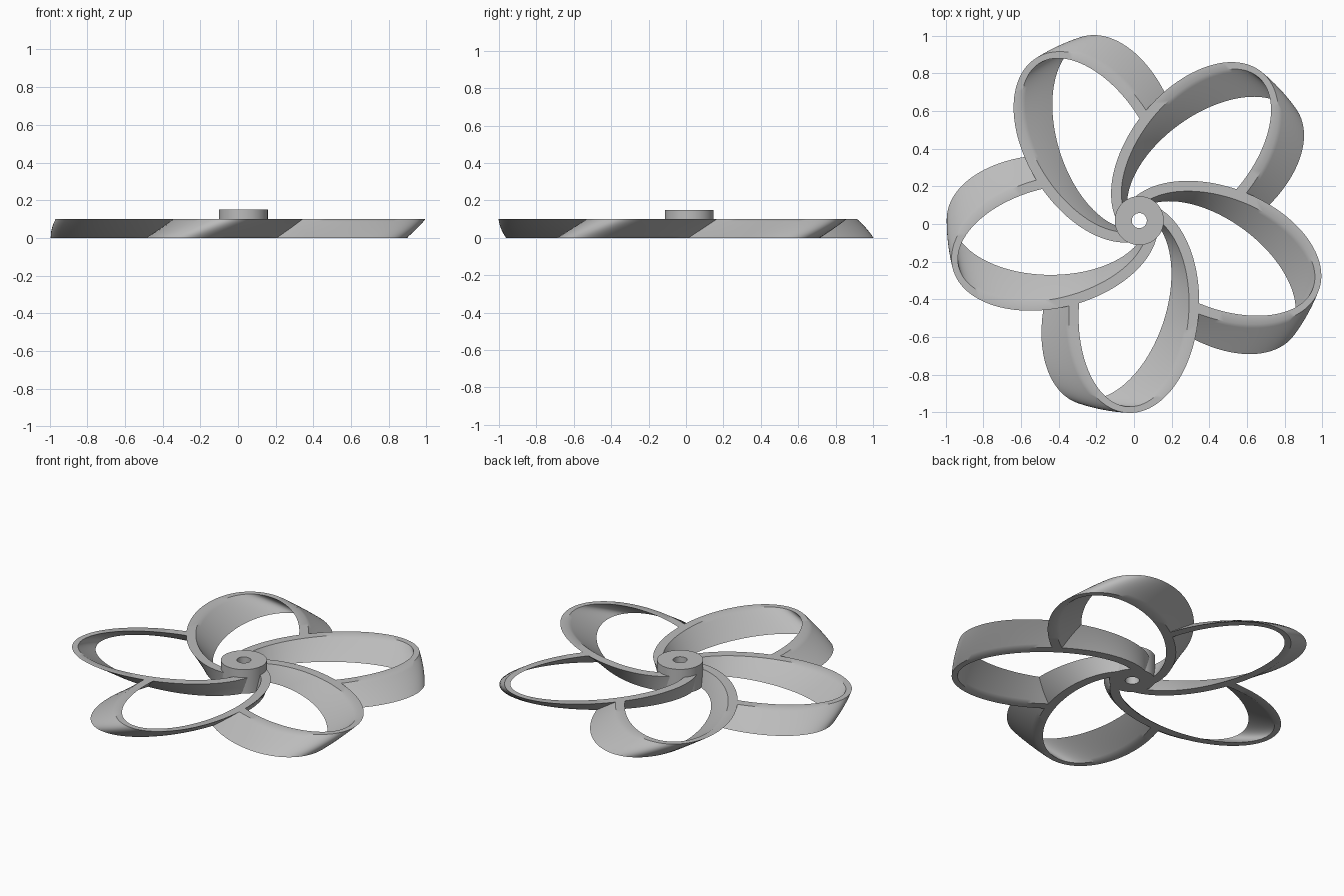
import bpy, bmesh, math
from mathutils import Vector, Matrix

if "Cube" in bpy.data.objects:
    bpy.data.objects.remove(bpy.data.objects["Cube"])

BLADES = 5
TWIST = math.radians(15)      # top is turned this far past the bottom
HEIGHT = 0.10
SLICES = 8
SEGS = 72
AXIS = math.radians(-93.5)    # direction of the first loop's long axis
STEP = math.tau / BLADES
OUTER = (0.463, 0.559, 0.345)  # centre distance, half length, half width
INNER = (0.475, 0.514, 0.292)

grey = bpy.data.materials.new("light grey")
grey.diffuse_color = (0.5, 0.5, 0.5, 1)
grey.use_nodes = True
grey.node_tree.nodes["Principled BSDF"].inputs["Base Color"].default_value = grey.diffuse_color


def point(ell, t):
    """Point on an ellipse whose long axis runs along AXIS from the hub."""
    c, a, b = ell
    return Matrix.Rotation(AXIS, 2) @ Vector((c + a * math.cos(t), b * math.sin(t)))


def in_neighbour(p):
    """Is the point inside the next loop round?"""
    q = Matrix.Rotation(STEP - AXIS, 2) @ p
    c, a, b = OUTER
    return ((q.x - c) / a) ** 2 + (q.y / b) ** 2 < 1


def free_arc(ell):
    """Part of the ellipse around the tip that lies outside the neighbour."""
    ends = []
    for sign in (-1, 1):
        t = 0.0
        while abs(t) < math.pi * 1.5 and not in_neighbour(point(ell, t)):
            t += sign * 0.002
        ends.append(t)
    lo, hi = ends
    return [point(ell, lo + (hi - lo) * i / SEGS) for i in range(SEGS + 1)]


def finish(bm, name, offset):
    bmesh.ops.recalc_face_normals(bm, faces=bm.faces)
    mesh = bpy.data.meshes.new(name)
    bm.to_mesh(mesh)
    bm.free()
    mesh.materials.append(grey)
    mesh.shade_smooth()
    mesh.set_sharp_from_angle(angle=math.radians(35))
    obj = bpy.data.objects.new(name, mesh)
    obj.location = offset
    bpy.context.collection.objects.link(obj)


outer, inner = free_arc(OUTER), free_arc(INNER)
outline = outer + inner[::-1]
n = len(outline)


def blade_ring(k, s):
    """Blade outline k at slice s, turned about the hub."""
    rot = Matrix.Rotation(k * STEP - TWIST * (1 - s / SLICES), 2)
    return [(rot @ p).to_3d() + Vector((0, 0, HEIGHT * s / SLICES)) for p in outline]


# centre the whole outline on the origin
pts = [p for k in range(BLADES) for s in range(SLICES + 1) for p in blade_ring(k, s)]
xs, ys = [p.x for p in pts], [p.y for p in pts]
offset = Vector((-(min(xs) + max(xs)) / 2, -(min(ys) + max(ys)) / 2, 0))

# twisted loop blades
for k in range(BLADES):
    bm = bmesh.new()
    rings = [[bm.verts.new(p) for p in blade_ring(k, s)] for s in range(SLICES + 1)]
    for lo, hi in zip(rings, rings[1:]):
        for i in range(n):
            j = (i + 1) % n
            bm.faces.new((lo[i], lo[j], hi[j], hi[i]))
    for ring in (rings[0], rings[-1]):
        for i in range(SEGS):
            bm.faces.new((ring[i], ring[i + 1], ring[n - 2 - i], ring[n - 1 - i]))
    finish(bm, f"loop_blade_{k + 1}", offset)

# hub with shaft hole
bm = bmesh.new()
profile = [(0.04, 0), (0.13, 0), (0.13, 0.15), (0.04, 0.15)]
cols = [[bm.verts.new((r * math.cos(a), r * math.sin(a), z)) for r, z in profile]
        for a in (math.tau * i / 64 for i in range(64))]
for i in range(64):
    a, b = cols[i], cols[(i + 1) % 64]
    for j in range(4):
        m = (j + 1) % 4
        bm.faces.new((a[j], b[j], b[m], a[m]))
finish(bm, "hub", offset)
